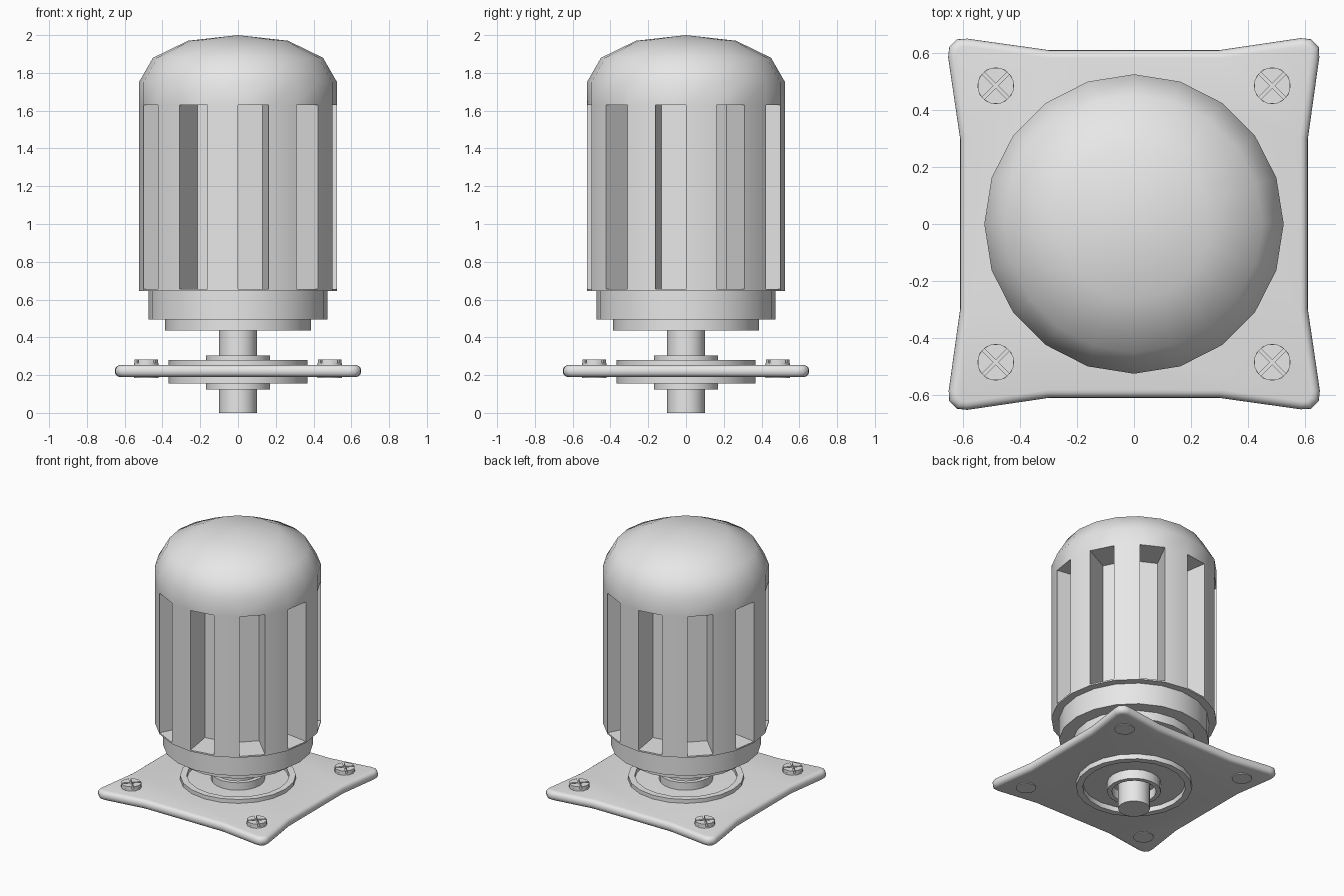
import bpy, bmesh
from math import pi, radians, atan2, degrees
from mathutils import Vector, Matrix

cube = bpy.data.objects.get("Cube")
if cube:
    bpy.data.objects.remove(cube, do_unlink=True)

grey = bpy.data.materials.new("plain grey")
grey.use_nodes = True
grey.diffuse_color = (0.8, 0.8, 0.8, 1)
grey.node_tree.nodes["Principled BSDF"].inputs["Base Color"].default_value = (0.8, 0.8, 0.8, 1)


def finish(bm, name, angle=35):
    bmesh.ops.recalc_face_normals(bm, faces=bm.faces)
    mesh = bpy.data.meshes.new(name)
    bm.to_mesh(mesh)
    bm.free()
    ob = bpy.data.objects.new(name, mesh)
    bpy.context.collection.objects.link(ob)
    mesh.materials.append(grey)
    bpy.ops.object.select_all(action="DESELECT")
    ob.select_set(True)
    bpy.context.view_layer.objects.active = ob
    bpy.ops.object.shade_smooth_by_angle(angle=radians(angle))
    return ob


def lathe(profile, sides=20):
    """Spin an (r, z) profile around the z axis."""
    bm = bmesh.new()
    verts = [bm.verts.new((r, 0, z)) for r, z in profile]
    edges = [bm.edges.new(pair) for pair in zip(verts, verts[1:])]
    bmesh.ops.spin(bm, geom=verts + edges, cent=(0, 0, 0), axis=(0, 0, 1),
                   angle=2 * pi, steps=sides)
    bmesh.ops.remove_doubles(bm, verts=bm.verts, dist=0.0005)
    bmesh.ops.recalc_face_normals(bm, faces=bm.faces)
    return bm


def tube(name, outer, inner, low, high):
    return finish(lathe([(inner, low), (outer, low), (outer, high),
                         (inner, high), (inner, low)]), name)


# Motor housing: domed drum with every second side sunk into a groove
bm = lathe([(0, 0.645), (0.525, 0.645), (0.525, 0.655), (0.525, 1.63),
            (0.525, 1.75), (0.45, 1.88), (0.265, 1.97), (0, 2.0)])
for face in list(bm.faces):
    c, n = face.calc_center_median(), face.normal.copy()
    step = round((degrees(atan2(c.y, c.x)) - 9) / 18)
    if 0.7 < c.z < 1.6 and abs(n.z) < 0.1 and step % 2 == 1:
        sunk = bmesh.ops.extrude_discrete_faces(bm, faces=[face])["faces"][0]
        bmesh.ops.translate(bm, verts=sunk.verts, vec=n * -0.21)
finish(bm, "motor_housing", 40)

# Stepped flange under the housing, and the drive shaft
finish(lathe([(0, 0.648), (0.475, 0.648), (0.475, 0.495), (0.387, 0.495),
              (0.387, 0.435), (0, 0.435)]), "lower_flange")
finish(lathe([(0, 0.44), (0.1, 0.44), (0.1, 0), (0, 0)]), "drive_shaft")

# Raised rings around the shaft on both faces of the plate
tube("outer_ring", 0.367, 0.325, 0.155, 0.28)
tube("shaft_collar", 0.17, 0.14, 0.125, 0.305)

# Mounting plate with flared corners and rounded rim
corner = [(0.61, 0.3), (0.65, 0.585), (0.648, 0.62), (0.62, 0.648),
          (0.585, 0.652), (0.3, 0.61)]
bm = bmesh.new()
outline = [bm.verts.new(Matrix.Rotation(k * pi / 2, 3, "Z") @ Vector((x, y, 0.19)))
           for k in range(4) for x, y in corner]
base = bm.faces.new(outline)
top = bmesh.ops.extrude_face_region(bm, geom=[base], use_keep_orig=True)["geom"]
bmesh.ops.translate(bm, verts=[v for v in top if isinstance(v, bmesh.types.BMVert)],
                    vec=(0, 0, 0.063))
rim = [e for e in bm.edges if abs(e.verts[0].co.z - e.verts[1].co.z) < 0.01]
bmesh.ops.bevel(bm, geom=rim, offset=0.028, segments=4, profile=0.5,
                affect="EDGES", clamp_overlap=True)
finish(bm, "mounting_plate", 50)

# Four cross-slotted screws: a plain shank topped by four quarter heads
for sx, side in ((1, "left"), (-1, "right")):
    for sy, end in ((-1, "front"), (1, "back")):
        bm = bmesh.new()
        place = Matrix.Translation((sx * 0.485, sy * 0.485, 0))
        bmesh.ops.create_cone(bm, cap_ends=True, segments=12, radius1=0.065,
                              radius2=0.065, depth=0.08,
                              matrix=place @ Matrix.Translation((0, 0, 0.225)))
        for k in range(4):
            piece = bmesh.new()
            bmesh.ops.create_cone(piece, cap_ends=True, segments=12, radius1=0.065,
                                  radius2=0.065, depth=0.018,
                                  matrix=Matrix.Translation((0, 0, 0.274)))
            for normal in ((1, 0, 0), (0, 1, 0)):
                geom = piece.verts[:] + piece.edges[:] + piece.faces[:]
                cut = bmesh.ops.bisect_plane(piece, geom=geom, clear_inner=True,
                                             plane_co=Vector(normal) * 0.006,
                                             plane_no=normal)["geom_cut"]
                bmesh.ops.holes_fill(piece, edges=[e for e in cut if
                                     isinstance(e, bmesh.types.BMEdge)])
            turn = Matrix.Rotation(pi / 4 + k * pi / 2, 4, "Z")
            bmesh.ops.transform(piece, matrix=place @ turn, verts=piece.verts)
            part = bpy.data.meshes.new("quarter")
            piece.to_mesh(part)
            piece.free()
            bm.from_mesh(part)
            bpy.data.meshes.remove(part)
        finish(bm, f"{end}_{side}_screw")
